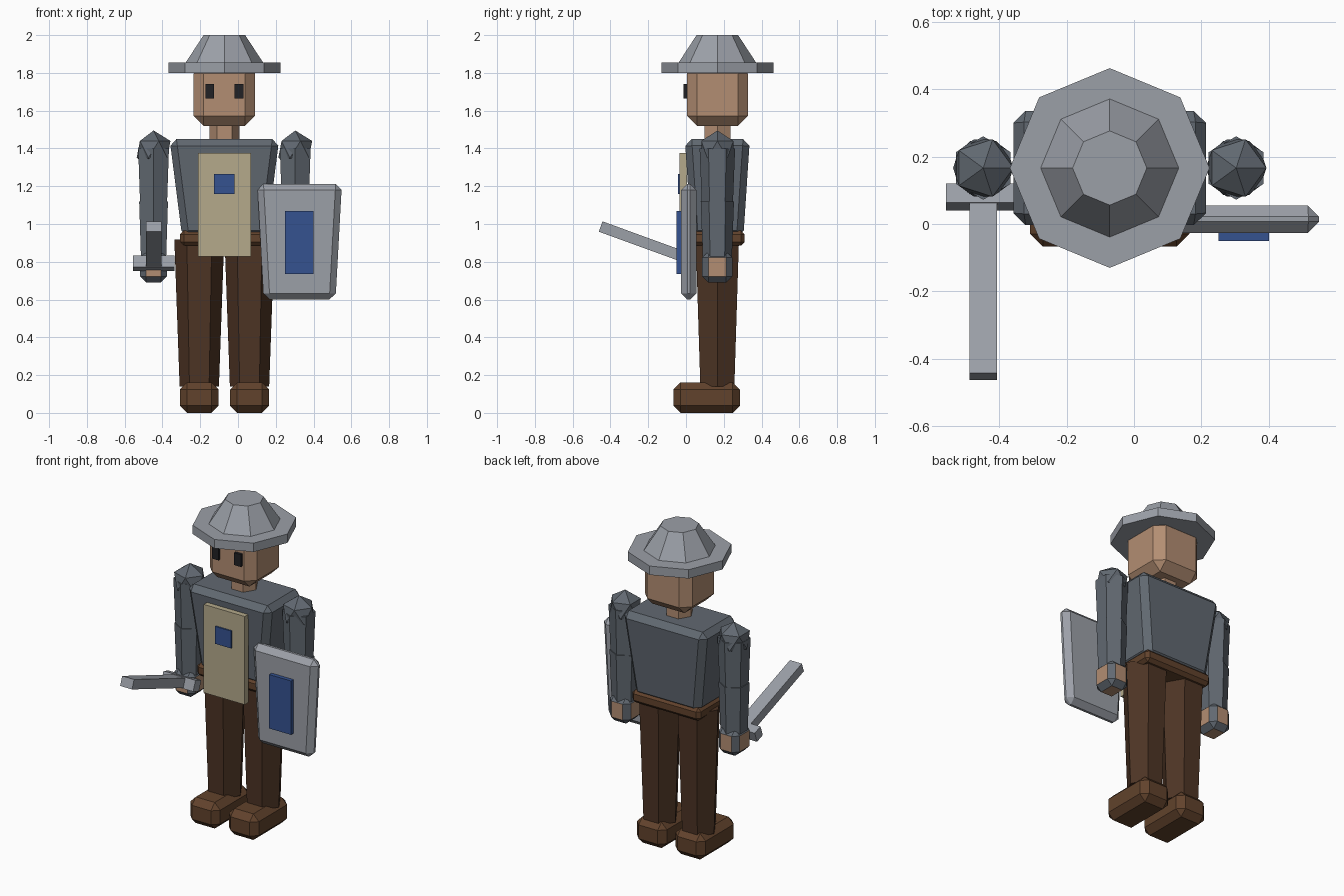
import bpy, bmesh, math
from mathutils import Matrix, Vector

if "Cube" in bpy.data.objects:
    bpy.data.objects.remove(bpy.data.objects["Cube"])

CX, CY = -0.072, 0.166      # body axis


def material(name, rgb):
    m = bpy.data.materials.new(name)
    m.diffuse_color = (*rgb, 1)
    m.use_nodes = True
    m.node_tree.nodes["Principled BSDF"].inputs["Base Color"].default_value = m.diffuse_color
    return m


STEEL = material("steel", (0.33, 0.35, 0.39))
MAIL = material("mail", (0.12, 0.14, 0.165))
SKIN = material("skin", (0.45, 0.27, 0.17))
LEATHER = material("leather", (0.12, 0.055, 0.025))
CLOTH = material("trousers", (0.075, 0.035, 0.018))
TAN = material("tan", (0.46, 0.40, 0.26))
BLUE = material("blue", (0.035, 0.085, 0.28))
DARK = material("dark", (0.015, 0.015, 0.018))


def finish(name, bm, *mats):
    bmesh.ops.recalc_face_normals(bm, faces=bm.faces)
    me = bpy.data.meshes.new(name)
    bm.to_mesh(me)
    bm.free()
    for m in mats:
        me.materials.append(m)
    ob = bpy.data.objects.new(name, me)
    bpy.context.collection.objects.link(ob)
    return ob


def box(name, mat, x, y, z, bevel=0, taper=(1, 1), edge_mat=None):
    """Box from (min, max) ranges; taper scales the bottom; edge_mat colours the chamfers."""
    bm = bmesh.new()
    bmesh.ops.create_cube(bm, size=1)
    for v in bm.verts:
        tx, ty = taper if v.co.z < 0 else (1, 1)
        v.co = Vector((sum(x) / 2 + v.co.x * tx * (x[1] - x[0]),
                       sum(y) / 2 + v.co.y * ty * (y[1] - y[0]),
                       sum(z) / 2 + v.co.z * (z[1] - z[0])))
    if bevel:
        bmesh.ops.bevel(bm, geom=bm.edges[:], offset=bevel, segments=1,
                        affect='EDGES', profile=0.5)
    if edge_mat:
        bm.normal_update()
        for f in bm.faces:
            f.material_index = int(max(abs(c) for c in f.normal) < 0.98)
        return finish(name, bm, mat, edge_mat)
    return finish(name, bm, mat)


def prism(name, mat, sides, x, y, z, r_bottom, r_top, turn=0):
    """Upright tapered prism; a corner points along y unless turned."""
    bm = bmesh.new()
    h = z[1] - z[0]
    mtx = Matrix.Translation((x, y, z[0] + h / 2)) @ Matrix.Rotation(math.radians(turn), 4, 'Z')
    bmesh.ops.create_cone(bm, cap_ends=True, segments=sides, radius1=r_bottom,
                          radius2=r_top, depth=h, matrix=mtx)
    return finish(name, bm, mat)


# Hat
prism("hat_brim", STEEL, 8, CX, CY, (1.80, 1.855), 0.296, 0.296)
prism("hat_crown", STEEL, 8, CX, CY, (1.85, 2.0), 0.208, 0.11)

# Head, eyes and neck
box("head", SKIN, (CX - 0.163, CX + 0.163), (CY - 0.161, CY + 0.161), (1.52, 1.85), 0.053)
for side in (-1, 1):
    ex = CX + side * 0.077
    box("eye", DARK, (ex - 0.023, ex + 0.023), (-0.012, 0.02), (1.665, 1.742))
prism("neck", SKIN, 6, CX, CY, (1.42, 1.56), 0.08, 0.08, 90)

# Torso and belt
box("torso", MAIL, (CX - 0.29, CX + 0.29), (CY - 0.172, CY + 0.172), (0.93, 1.45),
    0.036, (0.77, 0.8))
box("belt", LEATHER, (CX - 0.235, CX + 0.235), (CY - 0.145, CY + 0.145), (0.885, 0.965), 0.02)

# Chest panel with square emblem
box("chest_panel", TAN, (-0.212, 0.07), (-0.034, 0.004), (0.828, 1.377))
box("chest_emblem", BLUE, (-0.127, -0.018), (-0.043, -0.03), (1.158, 1.266))

# Legs, boots, arms and hands on both sides
for side in (-1, 1):
    lx = CX + side * 0.133
    prism("leg", CLOTH, 6, lx, CY, (0.14, 0.918), 0.104, 0.132, 90)
    box("boot", LEATHER, (lx - 0.103, lx + 0.103), (-0.067, 0.285), (0, 0.162), 0.038)

    ax = CX + side * 0.375
    bm = bmesh.new()
    bmesh.ops.create_icosphere(bm, subdivisions=1, radius=0.1,
                               matrix=Matrix.Translation((ax, CY, 1.395)))
    finish("shoulder", bm, MAIL)
    prism("upper_arm", MAIL, 6, ax, CY, (1.10, 1.40), 0.082, 0.094)
    prism("forearm", MAIL, 6, ax, CY, (0.82, 1.12), 0.077, 0.088)
    box("hand", SKIN, (ax - 0.072, ax + 0.072), (CY - 0.08, CY + 0.08), (0.69, 0.855),
        0.033, edge_mat=MAIL)

# Shield with emblem
box("shield", STEEL, (0.102, 0.55), (-0.026, 0.055), (0.60, 1.213), 0.033, (0.85, 1))
box("shield_emblem", BLUE, (0.25, 0.40), (-0.05, -0.015), (0.735, 1.07))

# Sword, built along -y from the guard, then tilted upwards
sx = CX - 0.375
tilt = Matrix.Translation((sx, 0.08, 0.793)) @ Matrix.Rotation(math.radians(-20), 4, 'X')
for name, mat, x, y, z in (
        ("sword_blade", STEEL, 0.041, (-0.566, 0), 0.029),
        ("sword_guard", STEEL, 0.11, (-0.03, 0.03), 0.033),
        ("sword_grip", LEATHER, 0.022, (0.02, 0.13), 0.022)):
    ob = box(name, mat, (-x, x), y, (-z, z))
    ob.data.transform(tilt)
